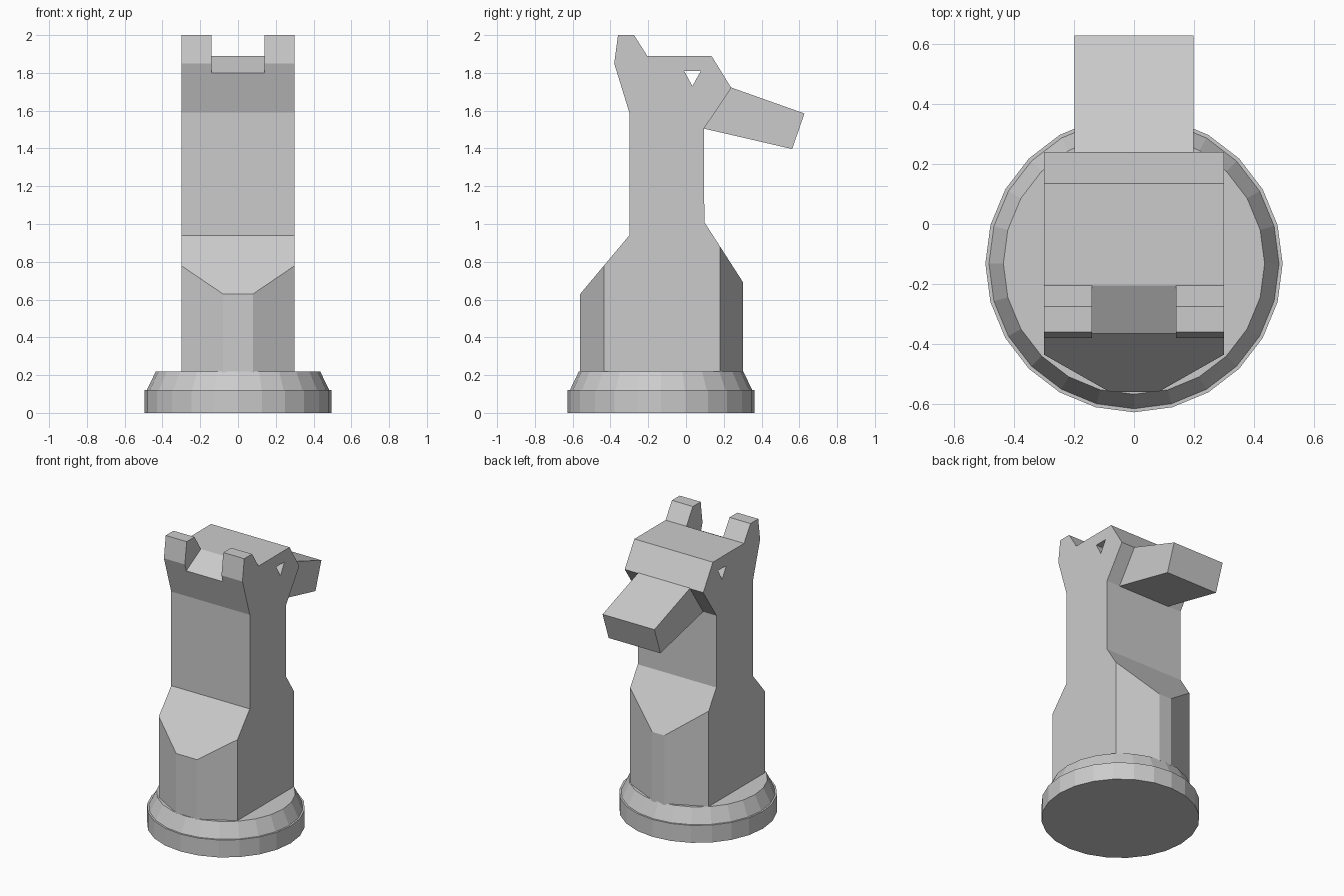
import bpy, bmesh, math
from mathutils import Vector

if "Cube" in bpy.data.objects:
    bpy.data.objects.remove(bpy.data.objects["Cube"])


def make_object(name, bm):
    bmesh.ops.recalc_face_normals(bm, faces=bm.faces[:])
    mesh = bpy.data.meshes.new(name)
    bm.to_mesh(mesh)
    bm.free()
    obj = bpy.data.objects.new(name, mesh)
    bpy.context.collection.objects.link(obj)
    return obj


def prism(name, outline, lo, hi, axis):
    """Extrude a (y, z) outline along x, or an (x, y) outline along z."""
    bm = bmesh.new()
    place = (lambda a, b: (lo, a, b)) if axis == 'X' else (lambda a, b: (a, b, lo))
    face = bm.faces.new([bm.verts.new(place(a, b)) for a, b in outline])
    out = bmesh.ops.extrude_face_region(bm, geom=[face])
    step = Vector((hi - lo, 0, 0)) if axis == 'X' else Vector((0, 0, hi - lo))
    bmesh.ops.translate(bm, vec=step,
                        verts=[v for v in out['geom'] if isinstance(v, bmesh.types.BMVert)])
    return make_object(name, bm)


def cut(target, cutter):
    mod = target.modifiers.new("cut", 'BOOLEAN')
    mod.operation = 'DIFFERENCE'
    mod.solver = 'EXACT'
    mod.object = cutter
    cutter.hide_render = True
    bpy.context.view_layer.objects.active = target
    bpy.ops.object.modifier_apply(modifier=mod.name)
    bpy.data.objects.remove(cutter)


def turned(name, profile, centre_y, sides=24):
    """Closed lathe of (radius, z) points."""
    bm = bmesh.new()
    rings = []
    for r, z in profile:
        rings.append([bm.verts.new((r * math.cos(math.tau * i / sides),
                                    centre_y + r * math.sin(math.tau * i / sides), z))
                      for i in range(sides)])
    for a, b in zip(rings, rings[1:]):
        for i in range(sides):
            j = (i + 1) % sides
            bm.faces.new((a[i], a[j], b[j], b[i]))
    bm.faces.new(rings[0])
    bm.faces.new(rings[-1])
    return make_object(name, bm)


# Round stepped base
turned("base", [(0.495, 0), (0.495, 0.12), (0.483, 0.12), (0.435, 0.22)], -0.132)

# Body, neck, head and ears as one side profile
body = prism("body_and_head", [
    (-0.56, 0.21), (-0.56, 0.63), (-0.30, 0.94), (-0.30, 1.59), (-0.38, 1.85),
    (-0.36, 2.0), (-0.275, 2.0), (-0.205, 1.89), (0.135, 1.89), (0.24, 1.72),
    (0.095, 1.505), (0.097, 1.01), (0.303, 0.69), (0.303, 0.21)], -0.3, 0.3, 'X')

# Chamfered corners of the lower body
for s in (-1, 1):
    for corner in ([(-0.008, -0.61), (0.388, -0.385), (0.388, -0.61)],
                   [(-0.03, 0.34), (0.376, 0.1444), (0.376, 0.34)]):
        cut(body, prism("corner_cutter", [(s * x, y) for x, y in corner], 0.1, 1.1, 'Z'))

# Gap between the ears, with a sloping floor
cut(body, prism("ear_gap_cutter", [(-0.425, 1.767), (-0.205, 1.89), (-0.205, 2.1),
                                   (-0.425, 2.1)], -0.14, 0.14, 'X'))

# Triangular eye hole
cut(body, prism("eye_cutter", [(-0.01, 1.81), (0.078, 1.81), (0.034, 1.73)], -0.4, 0.4, 'X'))

# Snout
prism("snout", [(0.095, 1.505), (0.238, 1.723), (0.627, 1.585), (0.562, 1.397)], -0.198, 0.198, 'X')
